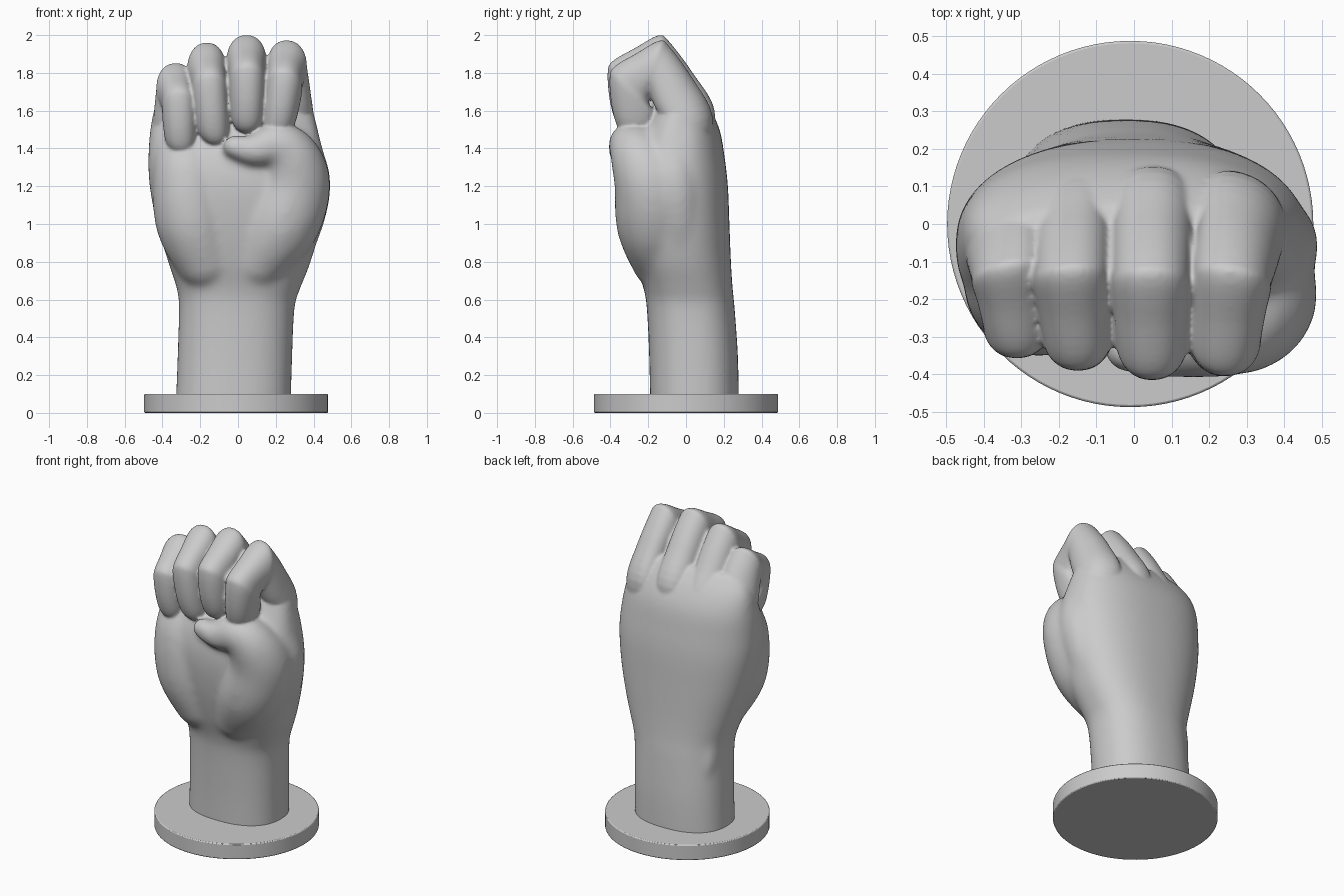
import bpy, bmesh, math
from mathutils import Vector, Matrix

if "Cube" in bpy.data.objects:
    bpy.data.objects.remove(bpy.data.objects["Cube"])


def catmull(rows, steps):
    """Smoothly interpolate rows of numbers."""
    out = []
    for i in range(len(rows) - 1):
        p = [rows[max(i - 1, 0)], rows[i], rows[i + 1], rows[min(i + 2, len(rows) - 1)]]
        for s in range(steps):
            t = s / steps
            out.append([0.5 * (2 * b + (c - a) * t + (2 * a - 5 * b + 4 * c - d) * t * t
                               + (3 * b - a - 3 * c + d) * t ** 3) for a, b, c, d in zip(*p)])
    return out + [list(rows[-1])]


def make(name, bm):
    bmesh.ops.recalc_face_normals(bm, faces=bm.faces)
    me = bpy.data.meshes.new(name)
    bm.to_mesh(me)
    bm.free()
    ob = bpy.data.objects.new(name, me)
    bpy.context.collection.objects.link(ob)
    return ob


def loft(name, sections, power, sides=40):
    """Skin superellipse rings given as (centre, half axis u, half axis v)."""
    bm = bmesh.new()
    rings = []
    for c, u, v in sections:
        ring = []
        for k in range(sides):
            a = 2 * math.pi * k / sides
            ca, sa = math.cos(a), math.sin(a)
            e = 2 / power
            ring.append(bm.verts.new(c + u * math.copysign(abs(ca) ** e, ca)
                                     + v * math.copysign(abs(sa) ** e, sa)))
        rings.append(ring)
    for r, q in zip(rings, rings[1:]):
        for k in range(sides):
            j = (k + 1) % sides
            bm.faces.new((r[k], r[j], q[j], q[k]))
    bm.faces.new(rings[0])
    bm.faces.new(rings[-1])
    return make(name, bm)


def chain(name, rows, steps=8):
    """Fleshy volume: overlapping spheres (x, y, z, radius) along a path."""
    bm = bmesh.new()
    for x, y, z, r in catmull(rows, steps):
        bmesh.ops.create_icosphere(bm, subdivisions=3, radius=r,
                                   matrix=Matrix.Translation((x, y, z)))
    return make(name, bm)


def fuse(objs, name, voxel, iterations):
    """Join parts, remesh into one skin and soften it."""
    bpy.ops.object.select_all(action='DESELECT')
    for o in objs:
        o.select_set(True)
    bpy.context.view_layer.objects.active = objs[0]
    bpy.ops.object.join()
    ob = bpy.context.object
    ob.name = name
    m = ob.modifiers.new("skin", 'REMESH')
    m.mode = 'VOXEL'
    m.voxel_size = voxel
    s = ob.modifiers.new("soften", 'SMOOTH')
    s.factor = 0.5
    s.iterations = iterations
    for n in ("skin", "soften"):
        bpy.ops.object.modifier_apply(modifier=n)
    return ob


# Forearm and palm: z, x min, x max, y min, y max
body = [(0.04, -.33, .28, -.19, .28), (.3, -.32, .287, -.195, .275), (.56, -.313, .3, -.208, .257),
        (.66, -.325, .33, -.225, .247), (.8, -.37, .385, -.27, .238), (1.0, -.43, .44, -.315, .23),
        (1.2, -.468, .465, -.335, .222), (1.35, -.475, .455, -.315, .205), (1.5, -.465, .42, -.25, .178),
        (1.62, -.44, .385, -.19, .12), (1.72, -.375, .335, -.155, .04)]
rings = [(Vector(((a + b) / 2, (c + d) / 2, z)), Vector(((b - a) / 2, 0, 0)), Vector((0, (d - c) / 2, 0)))
         for z, a, b, c, d in catmull(body, 8)]
palm = loft("palm", rings, 2.35, 64)

# Thumb with its mound, its fleshy side, heel of the hand, wrist bone
thumb = chain("thumb", [(.11, -.13, .81, .16), (.22, -.16, 1.0, .21), (.295, -.185, 1.2, .195),
                        (.285, -.25, 1.35, .15), (.205, -.29, 1.42, .12), (.09, -.325, 1.39, .085),
                        (-.02, -.335, 1.41, .062)])
side = chain("thumb_side", [(.27, -.02, .85, .12), (.335, -.04, 1.05, .13), (.357, -.06, 1.22, .135),
                            (.33, -.08, 1.38, .12), (.30, -.04, 1.55, .11)])
heel = chain("heel", [(-.17, -.12, .82, .17), (-.24, -.15, 1.02, .2), (-.265, -.15, 1.25, .19),
                      (-.28, -.1, 1.4, .16)])
bone = chain("wrist_bone", [(-.22, .125, .4, .05), (-.235, .125, .5, .065), (-.235, .11, .62, .065)])
palm = fuse([palm, thumb, side, heel, bone], "palm", 0.015, 22)

# Curled finger side profile: outer y, z, inner y, z, width factor, roll amount
profile = [(.12, 1.36, -.1, 1.36, .95, 1), (.152, 1.60, -.09, 1.52, 1.08, 1), (.035, 1.80, -.16, 1.64, 1.04, .7),
           (-.09, 1.965, -.20, 1.72, 1, .4), (-.145, 1.997, -.205, 1.725, .98, .3),
           (-.27, 1.93, -.20, 1.70, .94, .1), (-.39, 1.86, -.20, 1.67, .91, 0), (-.415, 1.80, -.19, 1.65, .9, 0),
           (-.405, 1.66, -.16, 1.61, .88, 0), (-.375, 1.55, -.165, 1.55, .78, 0),
           (-.335, 1.495, -.2, 1.505, .52, 0), (-.28, 1.48, -.26, 1.48, .1, 0)]
# name: top z, tip z, depth, back scale, roll, half width, x at base, top, front corner, tip
fingers = {"index_finger": (1.972, 1.45, .975, .88, -.3, .106, .29, .26, .243, .2),
           "middle_finger": (2.0, 1.48, 1.0, 1, 0, .106, .05, .045, .048, .05),
           "ring_finger": (1.96, 1.415, .94, .95, .15, .104, -.165, -.166, -.15, -.12),
           "little_finger": (1.852, 1.37, .86, .7, .5, .1, -.35, -.333, -.312, -.30)}
parts = [palm]
for name, (top, tip, depth, back, roll, half, xb, xt, xc, xe) in fingers.items():
    k = (top - tip) / (1.998 - 1.48)
    xs = [xb, xb, (xb + xt) / 2, xt, xt, (xt + xc) / 2, xc, xc, (xc * 2 + xe) / 3, (xc + xe * 2) / 3, xe, xe]
    rows = [(x, oy * (back if oy > 0 else depth), tip + (oz - 1.48) * k, iy * depth,
             tip + (iz - 1.48) * k, w * half, r * roll)
            for x, (oy, oz, iy, iz, w, r) in zip(xs, profile)]
    sec = []
    for x, oy, oz, iy, iz, w, r in catmull(rows, 5):
        o, i = Vector((x, oy, oz)), Vector((x, iy, iz))
        sec.append(((o + i) / 2, Vector((w, w * r, -0.3 * w * abs(r) * math.copysign(1, x))), (o - i) / 2))
    parts.append(loft(name, sec, 2.2))
hand = fuse(parts, "fist", 0.0085, 7)
for p in hand.data.polygons:
    p.use_smooth = True

# Round base
bpy.ops.mesh.primitive_cylinder_add(vertices=96, radius=0.487, depth=0.1, location=(-0.01, 0, 0.05))
base = bpy.context.object
base.name = "base_disc"
b = base.modifiers.new("edge", 'BEVEL')
b.width = 0.006
b.segments = 2
bpy.ops.object.shade_smooth_by_angle(angle=math.radians(40))
